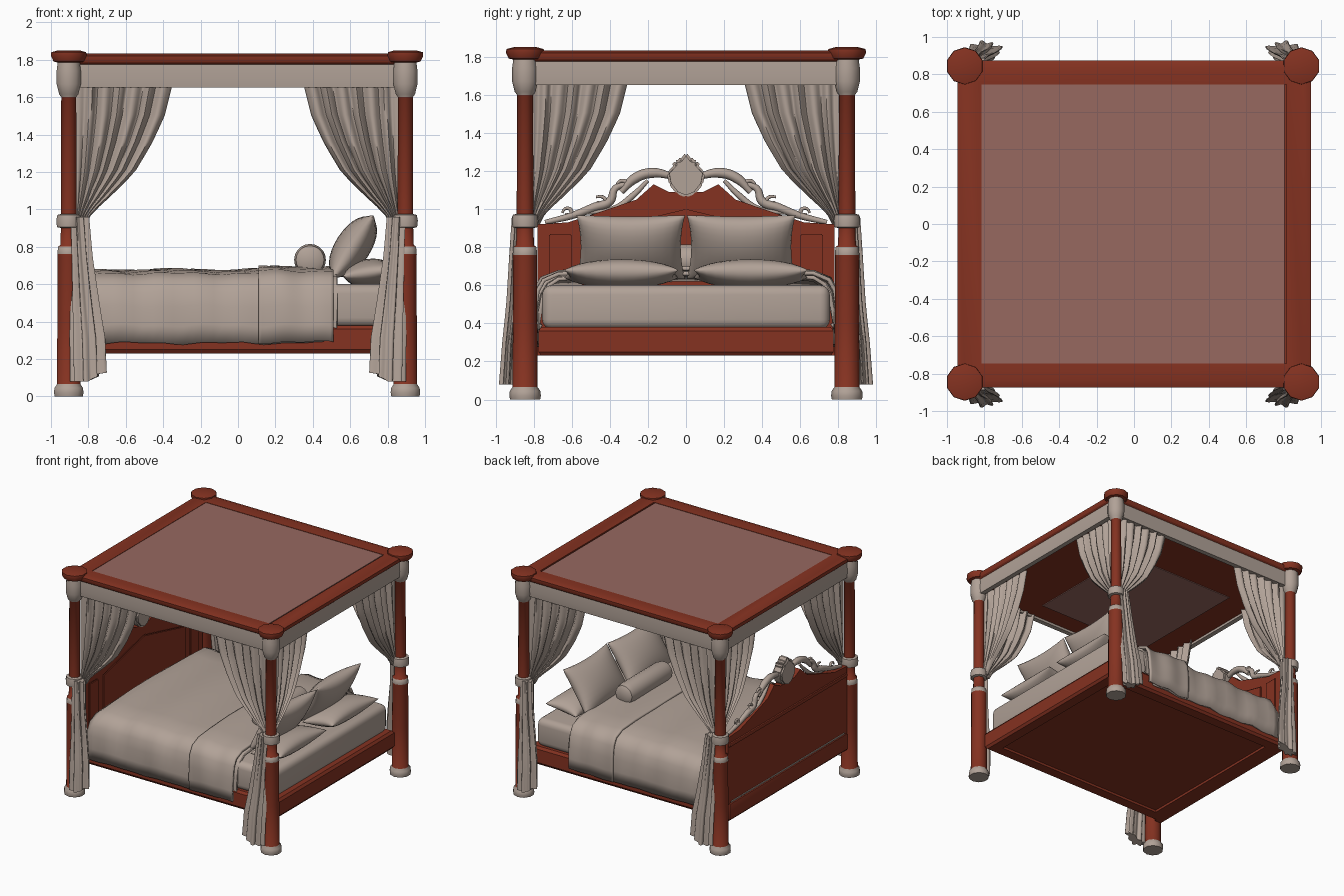
import bpy, bmesh, math
from mathutils import Vector, Matrix

cube = bpy.data.objects.get("Cube")
if cube:
    bpy.data.objects.remove(cube, do_unlink=True)


def material(name, rgb):
    m = bpy.data.materials.new(name)
    m.use_nodes = True
    m.diffuse_color = (*rgb, 1)
    m.node_tree.nodes["Principled BSDF"].inputs["Base Color"].default_value = (*rgb, 1)
    return m


WOOD = material("red wood", (0.235, 0.032, 0.015))
CLOTH = material("warm grey cloth", (0.44, 0.36, 0.31))
ROSE = material("dusty rose panel", (0.31, 0.14, 0.118))


def finish(name, bm, mats, angle=40, thickness=0):
    bmesh.ops.recalc_face_normals(bm, faces=bm.faces)
    me = bpy.data.meshes.new(name)
    bm.to_mesh(me)
    bm.free()
    for m in mats:
        me.materials.append(m)
    ob = bpy.data.objects.new(name, me)
    bpy.context.collection.objects.link(ob)
    if thickness:
        mod = ob.modifiers.new("thickness", 'SOLIDIFY')
        mod.thickness, mod.offset = thickness, 0
    bpy.ops.object.select_all(action='DESELECT')
    ob.select_set(True)
    bpy.context.view_layer.objects.active = ob
    bpy.ops.object.shade_smooth_by_angle(angle=math.radians(angle))
    return ob


def skin(bm, rings, wrap=True):
    """Join rows of points into quads; returns the rows of vertices."""
    rows = [[bm.verts.new(p) for p in r] for r in rings]
    n = len(rows[0])
    for a, b in zip(rows, rows[1:]):
        for i in range(n if wrap else n - 1):
            j = (i + 1) % n
            bm.faces.new((a[i], a[j], b[j], b[i]))
    return rows


def box(name, lo, hi, mat, bevel=0.0, segs=2):
    bm = bmesh.new()
    lo, hi = Vector(lo), Vector(hi)
    bmesh.ops.create_cube(bm, size=1, matrix=Matrix.Translation((lo + hi) / 2) @ Matrix.Diagonal((*(hi - lo), 1)))
    if bevel:
        bmesh.ops.bevel(bm, geom=bm.edges[:], offset=bevel, segments=segs, affect='EDGES', profile=0.5)
    return finish(name, bm, [mat])


def rect_sweep(name, hx, hy, profile, mat):
    """Closed profile of (inset, z) carried round a rectangle."""
    bm = bmesh.new()
    rings = [[(sx * (hx - d), sy * (hy - d), z) for sx, sy in ((1, 1), (-1, 1), (-1, -1), (1, -1))]
             for d, z in profile + profile[:1]]
    skin(bm, rings)
    bmesh.ops.remove_doubles(bm, verts=bm.verts, dist=1e-5)
    return finish(name, bm, [mat], 25)


def extrude_yz(name, pts, x0, x1, mat, bevel=0.0):
    bm = bmesh.new()
    f = bm.faces.new([bm.verts.new((x0, y, z)) for y, z in pts])
    new = bmesh.ops.extrude_face_region(bm, geom=[f])["geom"]
    bmesh.ops.translate(bm, vec=(x1 - x0, 0, 0), verts=[v for v in new if isinstance(v, bmesh.types.BMVert)])
    if bevel:
        bmesh.ops.bevel(bm, geom=bm.edges[:], offset=bevel, segments=2, affect='EDGES')
    return finish(name, bm, [mat], 30)


def lerp_table(table, z):
    """Interpolate rows keyed by descending z."""
    for a, b in zip(table, table[1:]):
        if z >= b[0]:
            t = (a[0] - z) / (a[0] - b[0])
            return [p + (q - p) * t for p, q in zip(a[1:], b[1:])]
    return table[-1][1:]


# Corner posts: turned profile of (radius, z), cloth bands chosen by height
POST = [(.079, 0), (.083, .02), (.08, .045), (.066, .065), (.064, .4), (.062, .75), (.064, .76), (.06, .8),
        (.047, .81), (.044, .9), (.066, .905), (.07, .94), (.064, .97), (.044, .975), (.042, 1.6),
        (.054, 1.615), (.068, 1.67), (.068, 1.74), (.062, 1.785), (.085, 1.79), (.1, 1.82), (.098, 1.84), (.06, 1.85)]
BANDS = [(0, .065), (.76, .805), (.9, .976), (1.6, 1.787)]


def post(name, cx, cy):
    bm = bmesh.new()
    n = 10
    rows = skin(bm, [[(cx + r * math.cos(math.tau * (i + .5) / n), cy + r * math.sin(math.tau * (i + .5) / n), z)
                      for i in range(n)] for r, z in POST])
    for row in (rows[0], rows[-1]):
        bm.faces.new(row)
    for f in bm.faces:
        z = f.calc_center_median().z
        f.material_index = int(any(a <= z <= b for a, b in BANDS))
    finish(name, bm, [WOOD, CLOTH], 50)


# Curtains: an L-shaped pleated sheet narrowing to the tie, then a hanging tail
SPREAD = [(1.7, .52, .018), (1.5, .47, .02), (1.35, .4, .022), (1.2, .31, .022),
          (1.08, .19, .018), (.98, .08, .012), (.92, .05, .008)]
TAIL = [(.96, .85, .865, .045, .04), (.75, .838, .885, .05, .035), (.5, .82, .9, .065, .035),
        (.3, .805, .92, .078, .036), (.08, .8, .932, .08, .04)]


def curtain(name, sx, sy):
    bm = bmesh.new()
    rings = []
    for k in range(17):
        z = 1.7 - .78 * k / 16
        w, amp = lerp_table(SPREAD, z)
        row = []
        for i in range(97):
            t = i / 48 - 1
            fold = amp * math.cos(t * math.tau * 6.5) + .25 * amp * math.sin(t * 61 + z * 3)
            along, out = abs(t) * w, fold * min(1, abs(t) * 6)
            x, y = (.865 - along, .82 + out) if t < 0 else (.865 + out, .82 - along)
            row.append((sx * x, sy * y, z))
        rings.append(row)
    skin(bm, rings, wrap=False)
    finish(name + "_curtain", bm, [CLOTH], 60, .008)

    bm = bmesh.new()
    rings = []
    for k in range(13):
        z = .96 - .88 * k / 12
        cx, cy, rx, ry = lerp_table(TAIL, z)
        row = []
        for i in range(64):
            a = math.tau * i / 64
            r = 1 + .22 * math.cos(9 * a + .6 * z) + .1 * math.sin(5 * a)
            drop = .05 * math.cos(a) * (k / 12) ** 4
            row.append((sx * (cx + rx * r * math.cos(a)), sy * (cy + ry * r * math.sin(a)), z - min(0, drop)))
        rings.append(row)
    rows = skin(bm, rings)
    bm.faces.new(rows[0])
    bm.faces.new(rows[-1])
    finish(name + "_curtain_tail", bm, [CLOTH], 60)


for sx, xn in ((-1, "right"), (1, "left")):
    for sy, yn in ((-1, "front"), (1, "back")):
        post(f"{yn}_{xn}_post", sx * .9 - .005, sy * .845)
        curtain(f"{yn}_{xn}", sx, sy)

# Canopy
rect_sweep("canopy_valance", .945, .875, [(.02, 1.65), (.015, 1.7), (.02, 1.78), (.06, 1.78), (.06, 1.65)], CLOTH)
rect_sweep("canopy_crown", .945, .875, [(.02, 1.775), (.008, 1.785), (0, 1.805), (0, 1.82), (.04, 1.833),
                                        (.13, 1.825), (.13, 1.76), (.04, 1.76)], WOOD)
box("canopy_ceiling", (-.885, -.815, 1.67), (.885, .815, 1.77), WOOD)
box("canopy_top_panel", (-.82, -.77, 1.765), (.805, .76, 1.822), ROSE)
box("ceiling_lining", (-.65, -.65, 1.664), (.4, .4, 1.672), ROSE)

# Bed base with recessed underside
rect_sweep("bed_rails", .89, .775, [(.015, .23), (0, .25), (0, .36), (.015, .38), (.1, .38), (.1, .23)], WOOD)
box("bed_floor", (-.82, -.7, .25), (.82, .7, .37), WOOD)
box("mattress", (-.84, -.755, .37), (.85, .755, .6), CLOTH, .05, 4)


# Blanket and its turned-over end: a cross-section draped along the bed
def drape(name, x0, x1, grow, hem):
    half = [(.78, hem), (.787, .38), (.782, .48), (.768, .56), (.735, .615), (.67, .648), (.5, .66), (.25, .668)]
    section = [(-y, z) for y, z in half] + [(0, .67)] + [(y, z) for y, z in reversed(half)]
    bm = bmesh.new()
    rings = []
    for k in range(25):
        x = x0 + (x1 - x0) * k / 24
        round_end = .05 * max(0, 1 - (x + .83) / .08) ** 2
        row = []
        for y, z in section:
            ripple = .005 * math.sin(x * 13 + z * 9) + .004 * math.sin(x * 29 + y * 7)
            side = math.copysign(1, y) if abs(y) > .7 else 0
            row.append((x, y + side * (grow + ripple), z + (grow + ripple - round_end if z > .5 else ripple)))
        rings.append(row)
    skin(bm, rings, wrap=False)
    finish(name, bm, [CLOTH], 60, .02)


drape("blanket", -.83, .46, 0, .285)
drape("blanket_fold", .11, .51, .014, .29)
drape("sheet_edge", .45, .53, -.012, .4)


# Pillows: two domed grids pinched toward pointed corners
def pillow(name, loc, hx, hy, thick, tilt):
    bm = bmesh.new()
    n = 14
    mat = Matrix.Translation(loc) @ Matrix.Rotation(tilt, 4, 'Y')
    for side in (-1, 1):
        rings = []
        for i in range(n + 1):
            u = -math.cos(math.pi * i / n)
            row = []
            for j in range(n + 1):
                v = -math.cos(math.pi * j / n)
                puff = max(0, (1 - u * u) * (1 - v * v)) ** .45
                row.append(mat @ Vector((hx * u * (1 - .1 * (1 - v * v)), hy * v * (1 - .08 * (1 - u * u)),
                                         side * thick * puff)))
            rings.append(row)
        skin(bm, rings, wrap=False)
    bmesh.ops.remove_doubles(bm, verts=bm.verts, dist=1e-4)
    finish(name, bm, [CLOTH], 70)


for s, side in ((-1, "front"), (1, "back")):
    pillow(f"{side}_leaning_pillow", (.615, s * .29, .8), .2, .285, .095, math.radians(-57))
    pillow(f"{side}_flat_pillow", (.7, s * .34, .66), .14, .3, .075, math.radians(-8))

# Bolster
bm = bmesh.new()
END = [(-.28, .05), (-.265, .075), (-.22, .085), (.22, .085), (.265, .075), (.28, .05)]
rows = skin(bm, [[(.385 + r * math.cos(math.tau * i / 20), y, .73 + r * math.sin(math.tau * i / 20))
                  for i in range(20)] for y, r in END])
bm.faces.new(rows[0])
bm.faces.new(rows[-1])
finish("bolster", bm, [CLOTH])

# Headboard with arched top, raised panels and mouldings
ARCH = [(.78, .92), (.62, .93), (.45, .985), (.26, 1.05), (.17, 1.13), (.09, 1.09)]
outline = [(.78, .23)] + ARCH + [(-y, z) for y, z in reversed(ARCH)] + [(-.78, .23)]
extrude_yz("headboard", outline, -.93, -.87, WOOD)
for s, side in ((-1, "front"), (1, "back")):
    a, b = sorted((s * .6, s * .72))
    rect = [(a, .45), (b, .45), (b, .87), (a, .87)]
    extrude_yz(f"{side}_headboard_panel", rect, -.872, -.855, WOOD, .007)
extrude_yz("headboard_centre_panel", [(-.54, .42), (.54, .42), (.54, .87), (0, 1.0), (-.54, .87)],
           -.872, -.855, WOOD, .007)
box("headboard_back_rail", (-.942, -.77, .24), (-.92, .77, .37), WOOD, .006)
box("headboard_back_trim", (-.936, -.74, .375), (-.928, .74, .385), CLOTH)
box("headboard_back_moulding", (-.942, -.77, .84), (-.92, .77, .87), WOOD, .006)


# Carved crest: tapered scrolls on both sides and a leaf in the middle
def scroll(name, pts, radius):
    cu = bpy.data.curves.new(name, 'CURVE')
    cu.dimensions, cu.bevel_depth, cu.bevel_resolution, cu.resolution_u = '3D', radius, 2, 5
    cu.use_fill_caps = True
    sp = cu.splines.new('BEZIER')
    sp.bezier_points.add(len(pts) - 1)
    for i, (p, (y, z)) in enumerate(zip(sp.bezier_points, pts)):
        p.co = (-.9, y, z)
        p.handle_left_type = p.handle_right_type = 'AUTO'
        p.radius = 1 - .5 * abs(2 * i / (len(pts) - 1) - 1)
    cu.materials.append(CLOTH)
    bpy.context.collection.objects.link(bpy.data.objects.new(name, cu))


def curl(cy, cz, r, start):
    """Points of a small inward spiral."""
    return [(cy + r * (1 - .11 * i) * math.cos(start + .9 * i), cz + r * (1 - .11 * i) * math.sin(start + .9 * i))
            for i in range(8)]


SCROLLS = [([(.74, .93), (.6, .965), (.48, 1.01), (.4, 1.04), (.37, 1.11), (.3, 1.13)], .026),
           ([(.34, 1.09), (.27, 1.16), (.18, 1.19), (.06, 1.17)], .032),
           ([(.52, .98), (.38, 1.0), (.28, 1.07), (.2, 1.15)], .02)]
SCROLLS += [(curl(.33, 1.12, .035, 0), .014), (curl(.45, 1.03, .04, 1), .014), (curl(.62, .98, .03, 0), .012)]
for s, side in ((-1, "front"), (1, "back")):
    for i, (pts, r) in enumerate(SCROLLS):
        scroll(f"{side}_crest_scroll_{i + 1}", [(s * y, z) for y, z in pts], r)
LEAF = [(.05, 1.08), (.09, 1.13), (.1, 1.19), (.06, 1.235), (.065, 1.255), (.03, 1.26)]
extrude_yz("crest_leaf", [(0, 1.06)] + LEAF + [(0, 1.3)] + [(-y, z) for y, z in reversed(LEAF)],
           -.94, -.855, CLOTH, .012)
